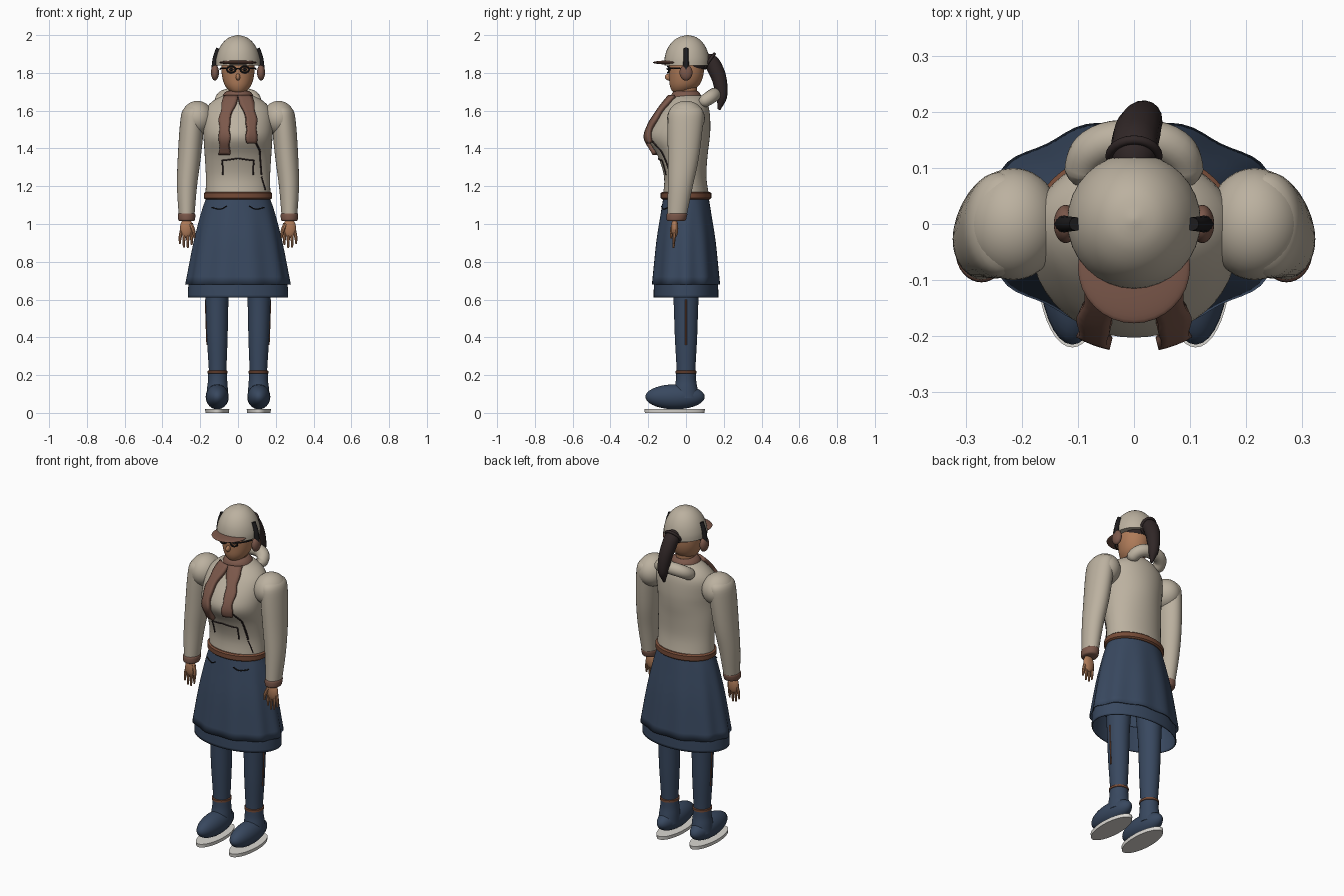
import bpy
import bmesh
import math
from mathutils import Vector

cube = bpy.data.objects.get("Cube")
if cube:
    bpy.data.objects.remove(cube, do_unlink=True)


def material(name, r, g, b):
    m = bpy.data.materials.new(name)
    m.use_nodes = True
    m.diffuse_color = (r, g, b, 1)
    m.node_tree.nodes["Principled BSDF"].inputs["Base Color"].default_value = (r, g, b, 1)
    return m


CREAM = material("cream cloth", 0.50, 0.44, 0.35)
NAVY = material("navy cloth", 0.04, 0.065, 0.115)
BROWN = material("scarf brown", 0.20, 0.098, 0.07)
LEATHER = material("belt brown", 0.18, 0.07, 0.038)
SKIN = material("skin", 0.43, 0.20, 0.10)
HAIR = material("dark hair", 0.03, 0.02, 0.02)
BLACK = material("black", 0.012, 0.011, 0.012)
WHITE = material("sole white", 0.70, 0.68, 0.64)


def finish(ob, mat, angle=40):
    ob.data.materials.clear()
    ob.data.materials.append(mat)
    bpy.ops.object.select_all(action='DESELECT')
    ob.select_set(True)
    bpy.context.view_layer.objects.active = ob
    bpy.ops.object.shade_smooth_by_angle(angle=math.radians(angle))
    return ob


def from_bmesh(name, bm, mat):
    bmesh.ops.recalc_face_normals(bm, faces=bm.faces)
    me = bpy.data.meshes.new(name)
    bm.to_mesh(me)
    bm.free()
    ob = bpy.data.objects.new(name, me)
    bpy.context.collection.objects.link(ob)
    return finish(ob, mat)


def smooth_rings(rings, steps):
    """Catmull-Rom interpolation through rings of (z, cx, cy, rx, ry)."""
    if steps == 1:
        return rings
    out = []
    for i in range(len(rings) - 1):
        p = [rings[min(max(k, 0), len(rings) - 1)] for k in range(i - 1, i + 3)]
        for s in range(steps):
            t = s / steps
            out.append(tuple(b + 0.5 * t * (c - a + t * (2*a - 5*b + 4*c - d + t * (3*(b - c) + d - a)))
                             for a, b, c, d in zip(*p)))
    return out + [rings[-1]]


def loft(name, rings, mat, steps=4, segs=32, capped=True, wave=None):
    bm = bmesh.new()
    rings = smooth_rings(rings, steps)
    rows = []
    for k, (z, cx, cy, rx, ry) in enumerate(rings):
        row = []
        for i in range(segs):
            a = math.tau * i / segs
            f = 1 + (wave(a) * k / len(rings) if wave else 0)
            row.append(bm.verts.new((cx + f * rx * math.cos(a), cy + f * ry * math.sin(a), z)))
        rows.append(row)
    for lo, hi in zip(rows, rows[1:]):
        for i in range(segs):
            j = (i + 1) % segs
            bm.faces.new((lo[i], lo[j], hi[j], hi[i]))
    if capped:
        bm.faces.new(rows[0])
        bm.faces.new(rows[-1])
    return from_bmesh(name, bm, mat)


def ellipsoid(name, centre, radii, mat):
    bm = bmesh.new()
    bmesh.ops.create_uvsphere(bm, u_segments=32, v_segments=18, radius=1)
    for v in bm.verts:
        v.co = Vector(c + r * p for c, r, p in zip(centre, radii, v.co))
    return from_bmesh(name, bm, mat)


def tube(name, points, radii, mat, res=4, cyclic=False):
    cu = bpy.data.curves.new(name, 'CURVE')
    cu.dimensions = '3D'
    cu.bevel_depth, cu.bevel_resolution, cu.resolution_u = 1, res, 6
    cu.use_fill_caps = True
    sp = cu.splines.new('BEZIER')
    sp.bezier_points.add(len(points) - 1)
    sp.use_cyclic_u = cyclic
    for i, (bp, p) in enumerate(zip(sp.bezier_points, points)):
        bp.co = p
        bp.radius = radii[i] if isinstance(radii, (list, tuple)) else radii
        bp.handle_left_type = bp.handle_right_type = 'AUTO'
    ob = bpy.data.objects.new(name, cu)
    bpy.context.collection.objects.link(ob)
    bpy.ops.object.select_all(action='DESELECT')
    ob.select_set(True)
    bpy.context.view_layer.objects.active = ob
    bpy.ops.object.convert(target='MESH')
    return finish(bpy.context.view_layer.objects.active, mat)


# Hooded jacket body
torso = [(1.15, 0, 0, .172, .122), (1.25, 0, -.004, .170, .112), (1.36, 0, -.018, .176, .132),
         (1.45, 0, -.038, .182, .163), (1.52, 0, -.028, .184, .157), (1.60, 0, -.004, .175, .128),
         (1.65, 0, .008, .135, .10), (1.68, 0, .008, .08, .075)]
loft("jacket_body", torso, CREAM, segs=48)
dense = smooth_rings(torso, 4)


def front_y(x, z):
    """Depth of the jacket front at x, z."""
    for a, b in zip(dense, dense[1:]):
        if a[0] <= z <= b[0]:
            t = (z - a[0]) / (b[0] - a[0])
            _, _, cy, rx, ry = (p + t * (q - p) for p, q in zip(a, b))
            return cy - ry * math.sqrt(max(0, 1 - (x / rx) ** 2))
    return -.07


def seam(name, pts, r=.004):
    path = []
    for (x0, z0), (x1, z1) in zip(pts, pts[1:]):
        for k in range(6):
            x, z = x0 + (x1 - x0) * k / 5, z0 + (z1 - z0) * k / 5
            if k or not path:
                path.append((x, front_y(x, z) - .001, z))
    tube(name, path, r, HAIR, res=1)


seam("pocket_outline", [(-.08, 1.26), (-.083, 1.335), (0, 1.347), (.083, 1.335), (.08, 1.26)])
seam("drawstring", [(.09, 1.44), (.115, 1.39), (.125, 1.26)], .005)
seam("drawstring_end", [(.125, 1.25), (.145, 1.18)], .004)
tube("hood", [(-.085, .07, 1.64), (-.09, .095, 1.65), (-.07, .135, 1.675), (0, .15, 1.685),
              (.07, .135, 1.675), (.09, .095, 1.65), (.085, .07, 1.64)],
     [.015, .034, .036, .036, .036, .034, .015], CREAM, res=6)

# Scarf: collar and two hanging tails
loft("scarf_collar", [(1.64, 0, 0, .092, .09), (1.665, 0, 0, .086, .084), (1.69, 0, 0, .075, .075),
                      (1.705, 0, 0, .058, .06)], BROWN)


def scarf_tail(name, s, bottom):
    bm = bmesh.new()
    rows = []
    for k in range(21):
        t = k / 20
        z = bottom + t * (1.675 - bottom)
        u = max(0, (z - 1.56) / .115)
        xc, half = .07 - .035 * u, .026 + .012 * u + .003 * math.sin(z * 70)
        rows.append([bm.verts.new((s * x, front_y(x, z) - .016, z))
                     for x in (xc - half, xc - half / 2, xc, xc + half / 2, xc + half)])
    for lo, hi in zip(rows, rows[1:]):
        for i in range(4):
            bm.faces.new((lo[i], lo[i + 1], hi[i + 1], hi[i]))
    ob = from_bmesh(name, bm, BROWN)
    mod = ob.modifiers.new("thickness", 'SOLIDIFY')
    mod.thickness, mod.offset = .022, 0


scarf_tail("right_scarf_tail", -1, 1.37)
scarf_tail("left_scarf_tail", 1, 1.43)

# Belt
loft("belt", [(1.13, 0, 0, .172, .126), (1.137, 0, 0, .181, .134), (1.163, 0, 0, .181, .134),
              (1.17, 0, 0, .172, .126)], LEATHER, steps=1, segs=48)

# Two-tier skirt, open below
folds = lambda a: .03 * math.cos(10 * a)
upper = [(1.14, 0, 0, .168, .12), (1.05, 0, 0, .196, .136), (.9, 0, 0, .232, .16), (.68, 0, 0, .272, .182)]
lower = [(.76, 0, 0, .252, .165), (.69, 0, 0, .262, .170), (.61, 0, 0, .265, .171)]
for name, rings, wave in (("skirt", upper, folds), ("skirt_under_tier", lower, None)):
    mod = loft(name, rings, NAVY, segs=80, capped=False, wave=wave).modifiers.new("thickness", 'SOLIDIFY')
    mod.thickness = .006
for s in (1, -1):
    tube("skirt_pocket_seam", [(s * x, -.136 * math.sqrt(1 - (x / .19) ** 2) - .002, z)
                               for x, z in ((.06, 1.095), (.09, 1.08), (.14, 1.088))], .003, BLACK, res=1)

# Head, neck and face
loft("neck", [(1.64, 0, .005, .05, .052), (1.78, 0, .005, .05, .055)], SKIN, steps=1)
loft("head", [(1.695, 0, -.03, .02, .03), (1.705, 0, -.022, .045, .052), (1.735, 0, -.008, .07, .078),
              (1.78, 0, 0, .084, .09), (1.83, 0, .002, .088, .094), (1.87, 0, .002, .084, .09)], SKIN)
ellipsoid("nose", (0, -.092, 1.778), (.012, .02, .018), SKIN)
ellipsoid("mouth", (0, -.079, 1.737), (.022, .006, .005), BROWN)
ellipsoid("back_hair", (0, .03, 1.845), (.083, .075, .05), HAIR)

# Spectacles
for s in (1, -1):
    tube("spectacle_rim", [(s * .036 + .023 * math.cos(a), -.096 + .006 * abs(math.cos(a)), 1.818 + .016 * math.sin(a))
                           for a in (math.tau * k / 8 for k in range(8))], .0045, BLACK, res=2, cyclic=True)
    ellipsoid("eye", (s * .036, -.088, 1.818), (.012, .006, .007), BLACK)
    tube("spectacle_arm", [(s * .058, -.088, 1.825), (s * .085, -.05, 1.825), (s * .095, 0, 1.82)], .004, BLACK, res=1)
tube("spectacle_bridge", [(-.014, -.098, 1.82), (0, -.101, 1.823), (.014, -.098, 1.82)], .004, BLACK, res=1)

# Cap with visor
loft("cap", [(1.84, 0, .005, .119, .12), (1.875, 0, .005, .117, .119), (1.92, 0, .005, .104, .107),
             (1.96, 0, .006, .08, .083), (1.988, 0, .008, .046, .048), (2.0, 0, .008, .004, .004)], CREAM)
ellipsoid("cap_visor", (0, -.077, 1.855), (.1, .1, .011), BROWN)

# Ponytail
tube("ponytail", [(0, .09, 1.865), (0, .125, 1.86), (.005, .16, 1.81), (.014, .182, 1.74),
                  (.02, .188, 1.67), (.022, .175, 1.605)], [.03, .042, .042, .037, .029, .007], HAIR, res=6)
tube("hair_tie", [(-.043, .12, 1.86), (0, .15, 1.90), (.043, .12, 1.86), (0, .10, 1.825)], .008, HAIR, cyclic=True)

for s, side in ((1, "left"), (-1, "right")):
    # Ear muffs
    ellipsoid(side + "_ear_muff", (s * .122, 0, 1.802), (.021, .034, .043), BROWN)
    tube(side + "_ear_muff_band", [(s * .104, 0, 1.93), (s * .119, 0, 1.88), (s * .126, 0, 1.815)],
         [.012, .014, .016], BLACK)

    # Sleeve, shoulder and cuff
    ellipsoid(side + "_shoulder", (s * .215, 0, 1.56), (.086, .1, .092), CREAM)
    loft(side + "_sleeve", [(1.05, s * .272, -.047, .042, .052), (1.2, s * .270, -.030, .053, .066),
                            (1.35, s * .258, -.014, .061, .082), (1.52, s * .244, -.004, .064, .093),
                            (1.6, s * .236, 0, .058, .089), (1.63, s * .225, 0, .035, .05)], CREAM)
    loft(side + "_cuff", [(1.015, s * .272, -.053, .036, .040), (1.022, s * .272, -.052, .044, .051),
                          (1.05, s * .272, -.048, .046, .055), (1.058, s * .272, -.047, .04, .05)], BROWN)

    # Hand with fingers
    ellipsoid(side + "_palm", (s * .273, -.06, .978), (.034, .019, .052), SKIN)
    for k, low in enumerate((.89, .872, .875, .895)):
        x = .250 + .016 * k
        tube(side + "_finger", [(s * x, -.06, .97), (s * (x + .004 * (k - 1)), -.063, .93),
                                (s * (x + .005 * (k - 1)), -.066, low)], [.010, .009, .005], SKIN, res=2)
    tube(side + "_thumb", [(s * .25, -.065, 1.0), (s * .235, -.075, .96), (s * .231, -.08, .925)],
         [.012, .010, .005], SKIN, res=2)

    # Leg with outer stripe
    loft(side + "_leg", [(.15, s * .108, 0, .044, .048), (.24, s * .108, 0, .047, .050), (.4, s * .110, 0, .055, .059),
                         (.6, s * .111, 0, .061, .066), (.8, s * .105, 0, .072, .078), (1.0, s * .09, 0, .08, .085)], NAVY)
    tube(side + "_leg_stripe", [(s * .164, 0, .36), (s * .1685, 0, .48), (s * .172, 0, .6)], .004, LEATHER, res=1)

    # Boot, ankle strap and sole
    loft(side + "_boot_shaft", [(.08, s * .11, 0, .058, .07), (.13, s * .109, 0, .055, .061),
                                (.17, s * .108, 0, .051, .054), (.212, s * .108, 0, .05, .053)], NAVY)
    loft(side + "_ankle_strap", [(.208, s * .108, 0, .048, .051), (.210, s * .108, 0, .053, .056),
                                 (.222, s * .108, 0, .053, .056), (.224, s * .108, 0, .048, .051)], LEATHER, steps=1)
    ellipsoid(side + "_boot_foot", (s * .11, -.058, .085), (.061, .157, .066), NAVY)
    loft(side + "_sole", [(0, s * .11, -.06, .062, .158), (.02, s * .11, -.06, .064, .16)], WHITE, steps=1, segs=40)
